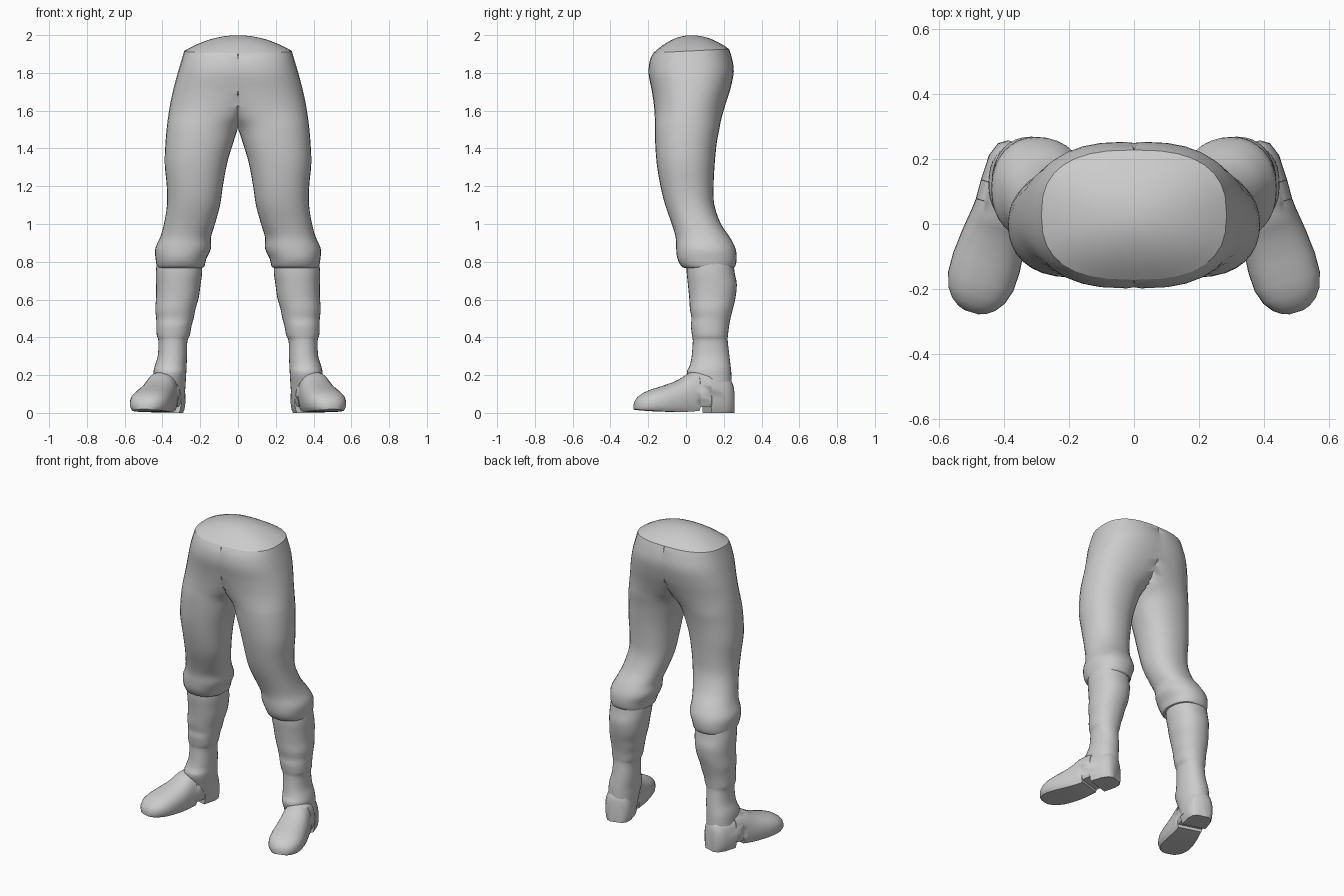
import bpy, bmesh, math
from mathutils import Vector

N = 32  # points per ring

cloth = bpy.data.materials.new("plain grey")
cloth.diffuse_color = (0.6, 0.6, 0.6, 1)


def power(v, n):
    return math.copysign(abs(v) ** (2 / n), v)


def ring(z, x0, x1, y0, y1, n=2.2, lean=0.0):
    """Rounded outline in a level plane, cut off at the centre line."""
    pts = []
    for i in range(N):
        a = 2 * math.pi * i / N
        x = (x0 + x1) / 2 + (x1 - x0) / 2 * power(math.cos(a), n)
        y = (y0 + y1) / 2 + (y1 - y0) / 2 * power(math.sin(a), n)
        pts.append(Vector((0 if x < 1e-4 else x, y, z + lean * y)))
    return pts


def smooth_rows(rows, steps=3):
    """Catmull-Rom interpolation between rows of section values."""
    out = []
    for i in range(len(rows) - 1):
        four = [rows[max(i - 1, 0)], rows[i], rows[i + 1], rows[min(i + 2, len(rows) - 1)]]
        for k in range(steps):
            t = k / steps
            out.append([0.5 * (2 * b + (c - a) * t + (2 * a - 5 * b + 4 * c - d) * t * t
                               + (3 * b - a - 3 * c + d) * t ** 3)
                        for a, b, c, d in zip(*four)])
    return out + [list(rows[-1])]


def loft(name, rings, cap_first=True, cap_last=True, angle=40):
    """Skin the rings, drop the hidden centre wall and mirror the part."""
    bm = bmesh.new()
    vs = [[bm.verts.new(p) for p in r] for r in rings]
    for a, b in zip(vs, vs[1:]):
        for i in range(N):
            j = (i + 1) % N
            bm.faces.new((a[i], a[j], b[j], b[i]))
    if cap_first:
        bm.faces.new(vs[0])
    if cap_last:
        bm.faces.new(vs[-1])
    wall = [f for f in bm.faces if all(v.co.x < 1e-4 for v in f.verts)]
    bmesh.ops.delete(bm, geom=wall, context='FACES')
    bmesh.ops.remove_doubles(bm, verts=bm.verts, dist=1e-4)
    bmesh.ops.recalc_face_normals(bm, faces=bm.faces)
    me = bpy.data.meshes.new(name)
    bm.to_mesh(me)
    bm.free()
    me.materials.append(cloth)
    ob = bpy.data.objects.new(name, me)
    bpy.context.collection.objects.link(ob)
    mod = ob.modifiers.new("mirror", 'MIRROR')
    mod.use_clip = True
    bpy.context.view_layer.objects.active = ob
    ob.select_set(True)
    bpy.ops.object.modifier_apply(modifier="mirror")
    bpy.ops.object.shade_smooth_by_angle(angle=math.radians(angle))
    ob.select_set(False)
    return ob


# Trousers: z, inner x, outer x, front y, back y, squareness
trouser_rows = [
    (0.770, 0.205, 0.415, 0.01, 0.235, 2.2),
    (0.772, 0.180, 0.428, -0.02, 0.258, 2.2),
    (0.815, 0.168, 0.436, -0.045, 0.268, 2.2),
    (0.870, 0.143, 0.438, -0.052, 0.262, 2.2),
    (0.930, 0.143, 0.412, -0.055, 0.232, 2.2),
    (1.000, 0.122, 0.392, -0.075, 0.185, 2.2),
    (1.100, 0.095, 0.376, -0.110, 0.150, 2.2),
    (1.200, 0.080, 0.377, -0.135, 0.146, 2.2),
    (1.320, 0.058, 0.388, -0.155, 0.152, 2.2),
    (1.430, 0.025, 0.384, -0.163, 0.163, 2.2),
    (1.510, -0.005, 0.377, -0.165, 0.178, 2.2),
    (1.560, -0.060, 0.371, -0.165, 0.188, 2.2),
    (1.630, -0.150, 0.360, -0.170, 0.208, 2.2),
    (1.710, -0.230, 0.343, -0.182, 0.234, 2.3),
    (1.800, -0.260, 0.319, -0.198, 0.253, 2.4),
    (1.870, -0.280, 0.298, -0.192, 0.243, 2.5),
    (1.915, -0.285, 0.285, -0.172, 0.228, 2.6),
]
rows = smooth_rows(trouser_rows)
loft("trousers", [ring(*r, lean=0.05 * min(max((r[0] - 1.7) / 0.215, 0), 1)) for r in rows],
     cap_last=False)

# Domed closing surface at the waist
dome = []
for k in range(9):
    t = 1 - k / 8 * 0.98
    dome.append(ring(1.915 + 0.084 * (1 - t * t), -0.285 * t, 0.285 * t,
                     0.028 - 0.2 * t, 0.028 + 0.2 * t, 2 + 0.6 * t, lean=0.05 * t))
loft("waist_top", dome, cap_first=False)

# Boot shafts, same section values
shaft_rows = [
    (0.05, 0.285, 0.440, 0.060, 0.243, 2.2),
    (0.13, 0.279, 0.447, 0.035, 0.243, 2.2),
    (0.21, 0.274, 0.448, 0.005, 0.240, 2.2),
    (0.25, 0.272, 0.440, 0.020, 0.236, 2.2),
    (0.30, 0.270, 0.425, 0.030, 0.230, 2.2),
    (0.38, 0.268, 0.421, 0.036, 0.221, 2.2),
    (0.41, 0.255, 0.430, 0.032, 0.222, 2.2),
    (0.46, 0.246, 0.432, 0.026, 0.228, 2.2),
    (0.50, 0.235, 0.433, 0.029, 0.236, 2.2),
    (0.55, 0.225, 0.438, 0.021, 0.248, 2.2),
    (0.61, 0.208, 0.434, 0.017, 0.262, 2.2),
    (0.68, 0.198, 0.434, 0.010, 0.269, 2.2),
    (0.74, 0.190, 0.435, 0.004, 0.258, 2.2),
    (0.80, 0.190, 0.430, 0.004, 0.250, 2.2),
]
loft("boot_shafts", [ring(*r) for r in smooth_rows(shaft_rows)])

# Boot feet: distance from heel, half width, top z, bottom z
foot_rows = [
    (0.000, 0.045, 0.15, 0.0), (0.018, 0.072, 0.19, 0.0), (0.060, 0.088, 0.21, 0.0),
    (0.140, 0.090, 0.22, 0.0), (0.141, 0.090, 0.22, 0.035), (0.200, 0.088, 0.22, 0.03),
    (0.201, 0.088, 0.22, 0.012), (0.235, 0.091, 0.213, 0.008), (0.270, 0.096, 0.190, 0.006),
    (0.310, 0.101, 0.168, 0.005), (0.380, 0.107, 0.144, 0.007), (0.440, 0.105, 0.126, 0.010),
    (0.485, 0.091, 0.108, 0.013), (0.515, 0.069, 0.088, 0.015), (0.532, 0.045, 0.068, 0.017),
    (0.540, 0.022, 0.050, 0.020),
]
heel = Vector((0.345, 0.245, 0))
ahead = Vector((0.288, -0.957, 0))
side = Vector((0.957, 0.288, 0))


def foot_ring(s, w, top, bottom):
    """Upright section with a rounded top and a flat sole."""
    mid = bottom + 0.35 * (top - bottom)
    pts = []
    for i in range(N):
        a = 2 * math.pi * i / N
        c, q = power(math.cos(a), 2.3), power(math.sin(a), 2.3)
        z = mid + q * (top - mid) if q > 0 else max(bottom, mid + q * 0.6 * (top - bottom))
        pts.append(heel + ahead * s + side * w * c + Vector((0, 0, z)))
    return pts


loft("boot_feet", [foot_ring(*r) for r in foot_rows], angle=50)
